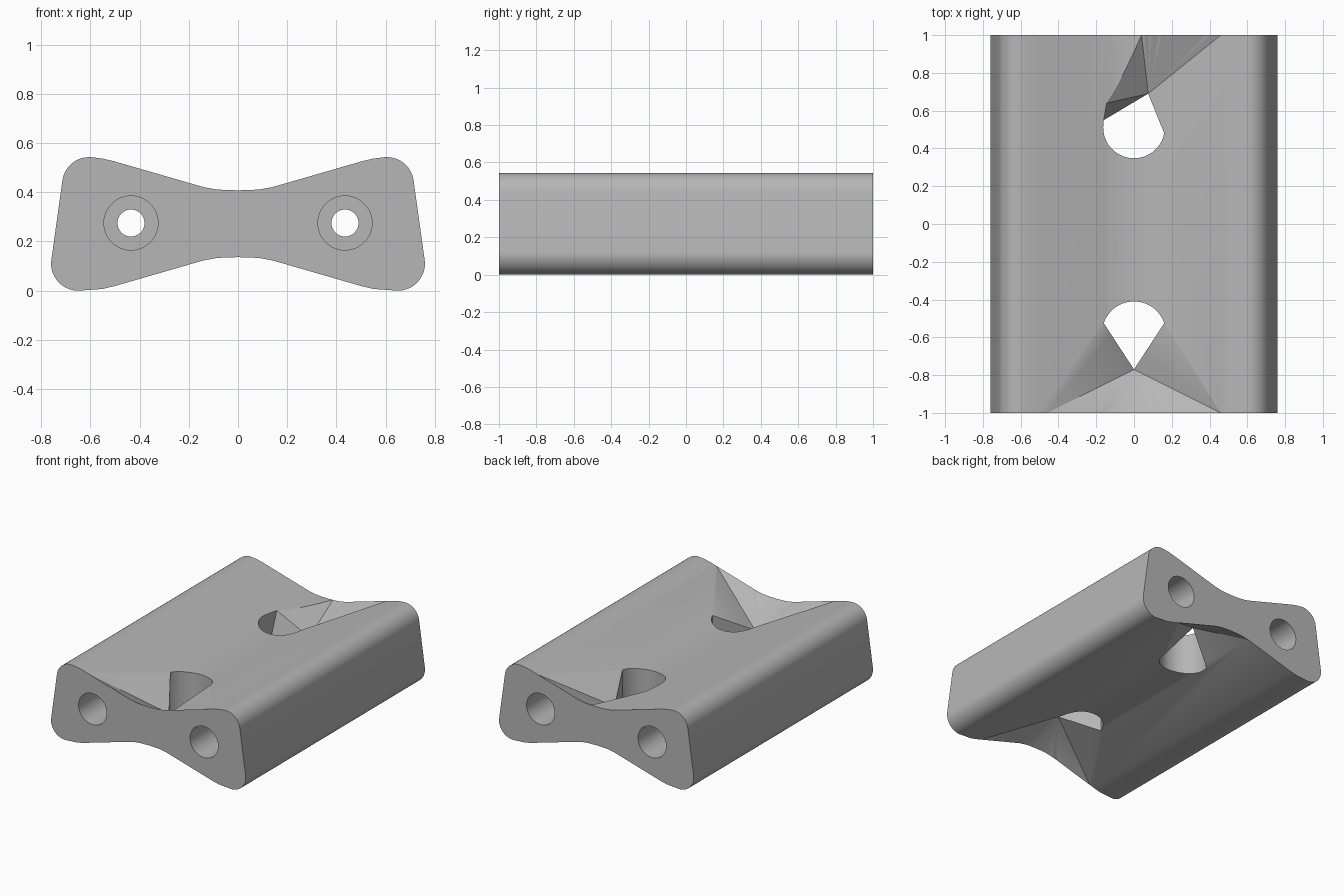
import bpy, bmesh, math
from mathutils import Vector

cube = bpy.data.objects.get("Cube")
if cube:
    bpy.data.objects.remove(cube)

MID = 0.272          # height of the horizontal mirror plane
WAIST = [(0, 0.408), (0.05, 0.409), (0.09, 0.412), (0.14, 0.421), (0.5, 0.525), (0.55, 0.537)]

mat = bpy.data.materials.new("matte grey")
mat.use_nodes = True
mat.diffuse_color = (0.47, 0.47, 0.47, 1)
mat.node_tree.nodes["Principled BSDF"].inputs["Base Color"].default_value = mat.diffuse_color


def top_z(x):
    """Height of the waisted upper surface at x."""
    x = abs(x)
    for (x0, z0), (x1, z1) in zip(WAIST, WAIST[1:]):
        if x <= x1:
            return z0 + (z1 - z0) * (x - x0) / (x1 - x0)
    return WAIST[-1][1]


def make_object(name, bm):
    bmesh.ops.recalc_face_normals(bm, faces=bm.faces)
    mesh = bpy.data.meshes.new(name)
    bm.to_mesh(mesh)
    bm.free()
    mesh.materials.append(mat)
    obj = bpy.data.objects.new(name, mesh)
    bpy.context.collection.objects.link(obj)
    return obj


def prism(name, points, offset):
    """Closed prism from a planar outline moved along offset."""
    bm = bmesh.new()
    low = [bm.verts.new(p) for p in points]
    high = [bm.verts.new(Vector(p) + Vector(offset)) for p in points]
    bm.faces.new(low)
    bm.faces.new(high)
    for i in range(len(low)):
        j = (i + 1) % len(low)
        bm.faces.new((low[i], low[j], high[j], high[i]))
    return make_object(name, bm)


def arc(cx, cy, r, a0, a1, n=14):
    return [(cx + r * math.cos(math.radians(a0 + (a1 - a0) * i / n)),
             cy + r * math.sin(math.radians(a0 + (a1 - a0) * i / n))) for i in range(n + 1)]


def pit(name, tip, rim, sign):
    """Fan of facets from the tip to the rim, opened upward or downward."""
    bm = bmesh.new()
    flip = lambda p, z: bm.verts.new((p[0], p[1], z if sign > 0 else 2 * MID - z))
    low_tip, high_tip = flip(tip, tip[2]), flip(tip, 1)
    low = [flip(p, p[2]) for p in rim]
    high = [flip(p, 1) for p in rim]
    for i in range(len(rim)):
        j = (i + 1) % len(rim)
        bm.faces.new((low_tip, low[i], low[j]))
        bm.faces.new((high_tip, high[i], high[j]))
        bm.faces.new((low[i], low[j], high[j], high[i]))
    return make_object(name, bm)


def end_edge(tip, y, x0, x1, n=24):
    """Points on the end edge, pushed out along the rays from the tip."""
    t = Vector(tip)
    xs = [x0 + (x1 - x0) * i / n for i in range(n + 1)]
    return [tuple(t + (Vector((x, y, top_z(x))) - t) * 1.1) for x in xs]


def on_top(x, y):
    return (x, y, top_z(x))


# Waisted body: one half outline, mirrored
half = WAIST + arc(0.605, 0.433, 0.11, 95, 8) + arc(0.65, 0.11, 0.11, 8, -95)
half += [(x, 2 * MID - z) for x, z in reversed(WAIST)]
outline = half + [(-x, z) for x, z in reversed(half) if x > 0.001]
body = prism("waisted_block", [(x, -1, z) for x, z in outline], (0, 2, 0))

cutters = []

# Stepped bores along the length
for x in (-0.435, 0.435):
    for name, r, y0, length in (("bore", 0.055, -1.1, 2.2), ("front_counterbore", 0.11, -1.1, 0.9),
                                ("back_counterbore", 0.11, 0.2, 0.9)):
        ring = arc(x, 0.275, r, 0, 360, 48)[:-1]
        cutters.append(prism(name, [(px, y0, pz) for px, pz in ring], (0, length, 0)))

# Front hole with symmetric faceted pits
tip = (0, -0.77, MID)
right, left = (0.16, -0.525), (-0.16, -0.525)
curve = arc(0, -0.579, 0.169, 18.6, 161.4, 24)
hole = [tip[:2], right] + curve[1:-1] + [left]
cutters.append(prism("front_hole", [(x, y, -0.2) for x, y in hole], (0, 0, 1)))
rim = [on_top(*left)] + end_edge(tip, -1, -0.46, 0.46) + [on_top(*right), (0, -0.55, MID)]
for s in (1, -1):
    cutters.append(pit("front_pit", tip, rim, s))

# Back hole with uneven faceted pits
tip = (0.075, 0.69, MID)
right, left = (0.16, 0.48), (-0.16, 0.55)
curve = arc(0, 0.511, 0.163, -11, -180, 24)
hole = [tip[:2], right] + curve[1:] + [left]
cutters.append(prism("back_hole", [(x, y, -0.2) for x, y in hole], (0, 0, 1)))
centre = (0, 0.52, MID)
rim = [on_top(*right)] + end_edge(tip, 1, 0.46, 0.04)
rim += [on_top(-0.145, 0.64), (*left, 2 * MID - top_z(0.16)), centre]
cutters.append(pit("back_upper_pit", tip, rim, 1))
rim = [on_top(*right)] + end_edge(tip, 1, 0.46, -0.14) + [on_top(*left), centre]
cutters.append(pit("back_lower_pit", tip, rim, -1))

# Carve the body and drop the cutters
bpy.context.view_layer.objects.active = body
body.select_set(True)
for cutter in cutters:
    mod = body.modifiers.new("cut", 'BOOLEAN')
    mod.operation, mod.solver, mod.object = 'DIFFERENCE', 'EXACT', cutter
    bpy.ops.object.modifier_apply(modifier=mod.name)
    bpy.data.objects.remove(cutter)

for o in bpy.context.selected_objects:
    o.select_set(o == body)
bpy.ops.object.shade_smooth_by_angle(angle=math.radians(25))
